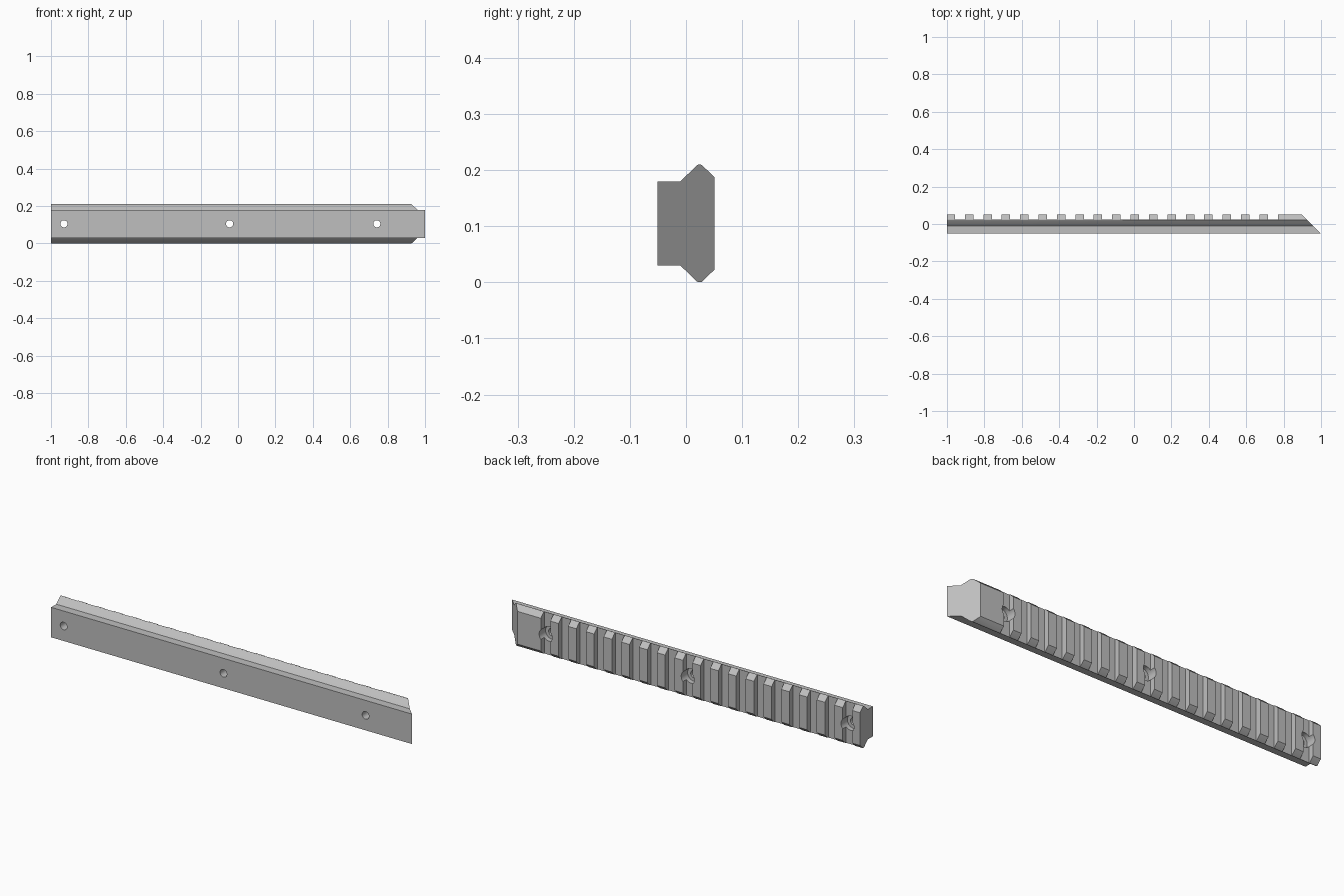
import bpy, bmesh
from math import pi
from mathutils import Matrix

cube = bpy.data.objects.get("Cube")
if cube:
    bpy.data.objects.remove(cube, do_unlink=True)

HALF_Y, MID_Z = 0.051, 0.105
PITCH, SLOT_W, SLOT_COUNT = 0.0984, 0.053, 18
FIRST_SLOT = -0.9305      # centre of the first slot
SLOT_FLOOR = 0.0235

grey = bpy.data.materials.new("metal grey")
grey.use_nodes = True
colour = (0.52, 0.52, 0.52, 1)
grey.diffuse_color = colour
grey.node_tree.nodes["Principled BSDF"].inputs["Base Color"].default_value = colour


def make_object(name, bm):
    bmesh.ops.recalc_face_normals(bm, faces=bm.faces)
    mesh = bpy.data.meshes.new(name)
    bm.to_mesh(mesh)
    bm.free()
    mesh.materials.append(grey)
    obj = bpy.data.objects.new(name, mesh)
    bpy.context.scene.collection.objects.link(obj)
    return obj


# Rail body: mirrored dovetail section, with a sloping end at +x
upper = [(-HALF_Y, 0.075), (-0.01, 0.075), (0.0195, 0.1035), (0.022, 0.1048),
         (0.0265, 0.1048), (0.029, 0.1035), (HALF_Y, 0.082)]
section = upper + [(y, -h) for y, h in reversed(upper)]
bm = bmesh.new()
near = [bm.verts.new((-1, y, MID_Z + h)) for y, h in section]
far = [bm.verts.new((1 - (y + HALF_Y), y, MID_Z + h)) for y, h in section]
bm.faces.new(near)
bm.faces.new(far)
for i in range(len(section)):
    j = (i + 1) % len(section)
    bm.faces.new((near[i], near[j], far[j], far[i]))
rail = make_object("rail", bm)

# Cross slots
slots = bmesh.new()
for i in range(SLOT_COUNT):
    place = Matrix.Translation((FIRST_SLOT + i * PITCH, SLOT_FLOOR + 0.05, MID_Z))
    size = Matrix.Diagonal((SLOT_W, 0.1, 0.4, 1))
    bmesh.ops.create_cube(slots, size=1, matrix=place @ size)


# Screw holes and counterbores, centred in three of the slots
def bores(radius, y_min, y_max):
    bm = bmesh.new()
    for slot in (0, 9, 17):
        place = Matrix.Translation((FIRST_SLOT + slot * PITCH, (y_min + y_max) / 2, MID_Z))
        bmesh.ops.create_cone(bm, cap_ends=True, segments=32, radius1=radius,
                              radius2=radius, depth=y_max - y_min,
                              matrix=place @ Matrix.Rotation(pi / 2, 4, "X"))
    return bm


cutters = [make_object("slot_cutter", slots),
           make_object("counterbore_cutter", bores(0.036, 0.0, 0.1)),
           make_object("screw_hole_cutter", bores(0.019, -0.1, 0.1))]
for cutter in cutters:
    cutter.hide_render = True
    mod = rail.modifiers.new(cutter.name, "BOOLEAN")
    mod.operation = "DIFFERENCE"
    mod.solver = "EXACT"
    mod.object = cutter

# Apply the cuts and remove the cutters
bpy.context.view_layer.update()
cut = bpy.data.meshes.new_from_object(
    rail.evaluated_get(bpy.context.evaluated_depsgraph_get()))
rail.modifiers.clear()
rail.data = cut
for cutter in cutters:
    bpy.data.objects.remove(cutter, do_unlink=True)

bpy.context.view_layer.objects.active = rail
rail.select_set(True)
bpy.ops.object.shade_smooth_by_angle(angle=pi / 7)
